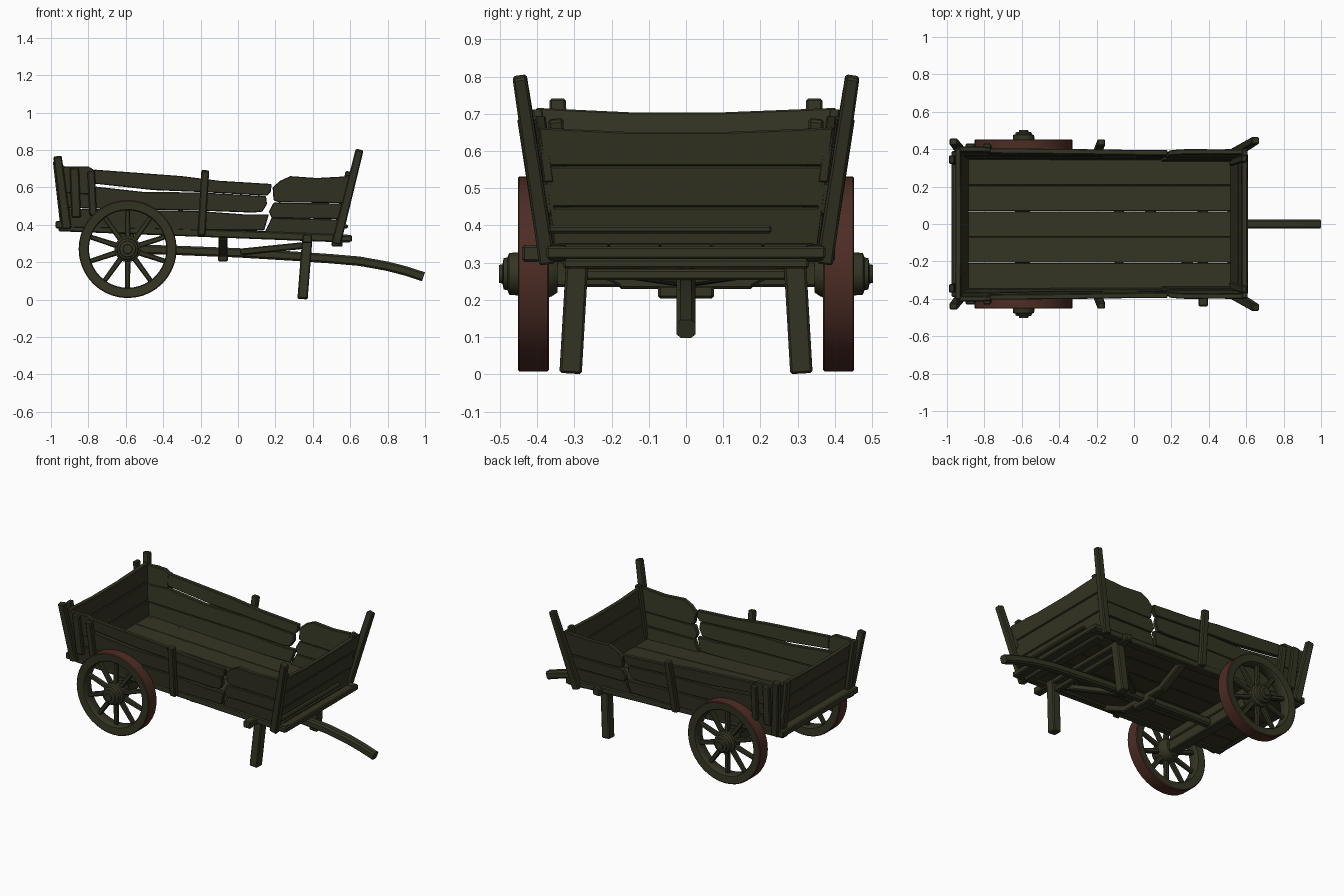
import bpy, bmesh, math
from mathutils import Vector

if "Cube" in bpy.data.objects:
    bpy.data.objects.remove(bpy.data.objects["Cube"])


def material(name, rgb):
    m = bpy.data.materials.new(name)
    m.diffuse_color = (*rgb, 1)
    m.use_nodes = True
    m.node_tree.nodes["Principled BSDF"].inputs["Base Color"].default_value = m.diffuse_color
    return m


WOOD = material("dark olive wood", (0.034, 0.035, 0.017))
RUST = material("rusty iron", (0.075, 0.026, 0.018))


def finish(name, bm, bevel=0.0):
    bmesh.ops.recalc_face_normals(bm, faces=bm.faces[:])
    me = bpy.data.meshes.new(name)
    bm.to_mesh(me)
    bm.free()
    me.materials.append(WOOD)
    ob = bpy.data.objects.new(name, me)
    bpy.context.collection.objects.link(ob)
    if bevel:
        b = ob.modifiers.new("worn edges", 'BEVEL')
        b.width = bevel
        b.segments = 1
    return ob


def loft(bm, rings, closed=False):
    """Skin a list of equal rings of points, capping the ends if open."""
    vs = [[bm.verts.new(p) for p in r] for r in rings]
    n = len(vs[0])
    for i in range(len(vs) if closed else len(vs) - 1):
        a, b = vs[i], vs[(i + 1) % len(vs)]
        for j in range(n):
            k = (j + 1) % n
            bm.faces.new((a[j], a[k], b[k], b[j]))
    if not closed:
        bm.faces.new(vs[0])
        bm.faces.new(vs[-1])


def beam(name, p0, p1, w, h, taper=1.0, bevel=0.006):
    """Squared timber from p0 to p1, w across (horizontal) and h the other way."""
    p0, p1 = Vector(p0), Vector(p1)
    d = (p1 - p0).normalized()
    ref = Vector((0, 1, 0)) if abs(d.z) > 0.7 else Vector((0, 0, 1))
    u = d.cross(ref).normalized()
    v = u.cross(d)
    rings = []
    for p, k in ((p0, 1), (p1, taper)):
        rings.append([p + u * (a * w * k / 2) + v * (b * h * k / 2)
                      for a, b in ((-1, -1), (1, -1), (1, 1), (-1, 1))])
    bm = bmesh.new()
    loft(bm, rings)
    return finish(name, bm, bevel)


def plank(name, outline, place, thick, bevel=0.004):
    """Flat board: 2D outline placed in space, thickened along a vector."""
    t = Vector(thick)
    pts = [Vector(place(a, b)) for a, b in outline]
    bm = bmesh.new()
    loft(bm, [pts, [p + t for p in pts]])
    return finish(name, bm, bevel)


def lathe(name, profile, centre, side, steps, closed=False):
    """Turn (y, radius) points around the axle line."""
    rings = []
    for y, r in profile:
        rings.append([(centre[0] + r * math.cos(2 * math.pi * i / steps), side * y,
                       centre[1] + r * math.sin(2 * math.pi * i / steps)) for i in range(steps)])
    bm = bmesh.new()
    loft(bm, rings, closed)
    return finish(name, bm)


def smooth(ob):
    bpy.ops.object.select_all(action='DESELECT')
    ob.select_set(True)
    bpy.context.view_layer.objects.active = ob
    bpy.ops.object.shade_smooth_by_angle(angle=math.radians(40))


def floor_z(x):
    return 0.375 - 0.036 * (x + 0.93)


def front_x(z):
    return 0.545 + 0.2 * (z - 0.35)


def tail_x(z):
    return -0.915 - 0.13 * (z - 0.40)


def side_y(z):
    return 0.362 + 0.13 * (z - 0.36)


# Floor boards
for i in range(5):
    y0 = -0.345 + i * 0.138
    plank("floor_board", [(-0.93, y0), (0.56, y0), (0.56, y0 + 0.137), (-0.93, y0 + 0.137)],
          lambda x, y: (x, y, floor_z(x)), (0, 0, 0.03), 0.003)

# Side boards, broken towards the front
SIDE_BOARDS = {
    "upper_side_board": [(-0.77, 0.695), (-0.5, 0.675), (-0.3, 0.66), (-0.1, 0.635), (0.18, 0.618),
                         (0.175, 0.575), (0.155, 0.555), (-0.2, 0.575), (-0.45, 0.585), (-0.77, 0.62)],
    "rear_side_board": [(-0.95, 0.71), (-0.80, 0.712), (-0.765, 0.69), (-0.765, 0.56), (-0.93, 0.57)],
    "middle_side_board": [(-0.93, 0.595), (-0.77, 0.605), (-0.5, 0.575), (-0.2, 0.573), (0.15, 0.553), (0.155, 0.51),
                          (0.13, 0.47), (0.08, 0.465), (-0.2, 0.475), (-0.92, 0.49)],
    "lower_side_board": [(-0.92, 0.487), (-0.2, 0.473), (0.04, 0.455), (0.165, 0.455), (0.14, 0.37),
                         (-0.2, 0.37), (-0.92, 0.385)],
    "front_upper_side_board": [(0.185, 0.60), (0.225, 0.635), (0.28, 0.66), (0.42, 0.65), (0.605, 0.66),
                               (0.58, 0.515), (0.22, 0.52), (0.19, 0.53)],
    "front_middle_side_board": [(0.19, 0.518), (0.578, 0.514), (0.56, 0.43), (0.18, 0.435), (0.165, 0.47)],
    "front_lower_side_board": [(0.18, 0.437), (0.56, 0.428), (0.54, 0.335), (0.14, 0.355)],
}
for s in (1, -1):
    for i, (name, outline) in enumerate(SIDE_BOARDS.items()):
        off = 0.006 * (i % 2)
        plank(name, outline, lambda x, z: (x, s * (side_y(z) + off), z), (0, -s * 0.028, 0))

# Front and tail boards, each of three planks with a sagging top
for name, fx, zs, dx in (("front_board", front_x, (0.345, 0.45, 0.56, 0.665), -0.03),
                         ("tail_board", tail_x, (0.385, 0.50, 0.61, 0.718), 0.03)):
    for i in range(3):
        a, b = zs[i], zs[i + 1] - 0.002
        sag = 0.012 if i == 2 else 0
        wa, wb = side_y(a) - 0.005, side_y(b) - 0.005
        plank(name, [(-wa, a), (wa, a), (wb, b), (0.1, b - sag), (-0.15, b - sag), (-wb, b)],
              lambda y, z: (fx(z), y, z), (dx, 0, 0))
beam("front_rail", (0.572, -0.37, 0.39), (0.572, 0.23, 0.39), 0.03, 0.022)
beam("front_sill", (0.565, -0.375, 0.327), (0.565, 0.375, 0.327), 0.09, 0.034)
beam("front_under_sill", (0.53, -0.33, 0.297), (0.53, 0.33, 0.297), 0.06, 0.026)
beam("tail_sill", (-0.94, -0.39, 0.40), (-0.94, 0.39, 0.40), 0.07, 0.04)

# Posts, stakes and rails on both sides
for s in (1, -1):
    beam("front_corner_post", (0.525, s * 0.372, 0.30), (0.65, s * 0.447, 0.80), 0.05, 0.045, 0.85)
    beam("tail_corner_post", (-0.915, s * 0.378, 0.38), (-0.965, s * 0.44, 0.765), 0.05, 0.04, 0.9)
    beam("tail_batten", (-0.935, s * 0.335, 0.39), (-0.975, s * 0.345, 0.74), 0.03, 0.045)
    beam("front_batten", (0.525, s * 0.33, 0.36), (0.59, s * 0.35, 0.685), 0.03, 0.04)
    beam("tail_side_cleat", (-0.865, s * 0.388, 0.44), (-0.875, s * 0.418, 0.705), 0.05, 0.028)
    beam("wheel_side_cleat", (-0.775, s * 0.388, 0.45), (-0.785, s * 0.418, 0.685), 0.04, 0.028)
    beam("middle_stake", (-0.195, s * 0.383, 0.345), (-0.175, s * 0.436, 0.69), 0.042, 0.036)
    beam("side_sill", (-0.96, s * 0.345, floor_z(-0.96) + 0.01),
         (0.60, s * 0.345, floor_z(0.60) + 0.005), 0.05, 0.042)

# Undercarriage
beam("axle", (-0.595, -0.40, 0.27), (-0.595, 0.40, 0.27), 0.07, 0.07)
beam("axle_bolster", (-0.595, -0.34, 0.333), (-0.595, 0.34, 0.333), 0.08, 0.06)
beam("leg_crossbeam", (0.37, -0.44, 0.325), (0.37, 0.40, 0.325), 0.05, 0.045)
beam("leg_tie", (0.36, -0.31, 0.268), (0.36, 0.31, 0.268), 0.04, 0.03)
beam("pole_block", (-0.08, -0.075, 0.222), (-0.08, 0.075, 0.222), 0.055, 0.036)
beam("middle_crossbeam", (-0.08, -0.18, 0.25), (-0.08, 0.18, 0.25), 0.05, 0.04)
for s in (1, -1):
    beam("crossbeam_arm", (-0.08, s * 0.16, 0.25), (-0.08, s * 0.345, 0.34), 0.05, 0.04)
    beam("leg", (0.372, s * 0.29, 0.345), (0.345, s * 0.31, 0.004), 0.055, 0.06)
    beam("pole_brace", (0.36, s * 0.26, 0.29), (0.02, s * 0.02, 0.255), 0.035, 0.035)

# Curved draw pole
path = [(-0.62, 0.272), (-0.3, 0.262), (0.0, 0.25), (0.3, 0.232), (0.5, 0.218),
        (0.65, 0.205), (0.8, 0.178), (0.9, 0.152), (0.992, 0.122)]
rings = []
for i, (x, z) in enumerate(path):
    a, b = path[max(i - 1, 0)], path[min(i + 1, len(path) - 1)]
    n = Vector((a[1] - b[1], 0, b[0] - a[0])).normalized()
    rings.append([Vector((x, 0.025 * c, z)) + n * (0.025 * d) for c, d in
                  ((1, .6), (.6, 1), (-.6, 1), (-1, .6), (-1, -.6), (-.6, -1), (.6, -1), (1, -.6))])
bm = bmesh.new()
loft(bm, rings)
smooth(finish("draw_pole", bm))

# Wheels with iron tyre, ten spokes and turned hub
C = (-0.59, 0.27)
for s in (1, -1):
    rim = lathe("wheel_rim", [(0.372, 0.262), (0.448, 0.262), (0.452, 0.257), (0.448, 0.212),
                              (0.442, 0.207), (0.378, 0.207), (0.372, 0.212), (0.368, 0.257)],
                C, s, 40, True)
    rim.data.materials.append(RUST)
    for f in rim.data.polygons:
        c = f.center
        if math.hypot(c.x - C[0], c.z - C[1]) > 0.255:
            f.material_index = 1
    smooth(rim)
    smooth(lathe("wheel_hub", [(0.345, 0.05), (0.36, 0.06), (0.385, 0.07), (0.445, 0.07), (0.452, 0.058),
                               (0.475, 0.056), (0.48, 0.044), (0.49, 0.042), (0.493, 0.026), (0.502, 0.024)],
                 C, s, 20))
    for i in range(10):
        a = math.radians(36 * i + 18)
        dx, dz = math.cos(a), math.sin(a)
        beam("spoke", (C[0] + 0.05 * dx, s * 0.415, C[1] + 0.05 * dz),
             (C[0] + 0.215 * dx, s * 0.41, C[1] + 0.215 * dz), 0.03, 0.03, 0.85)
